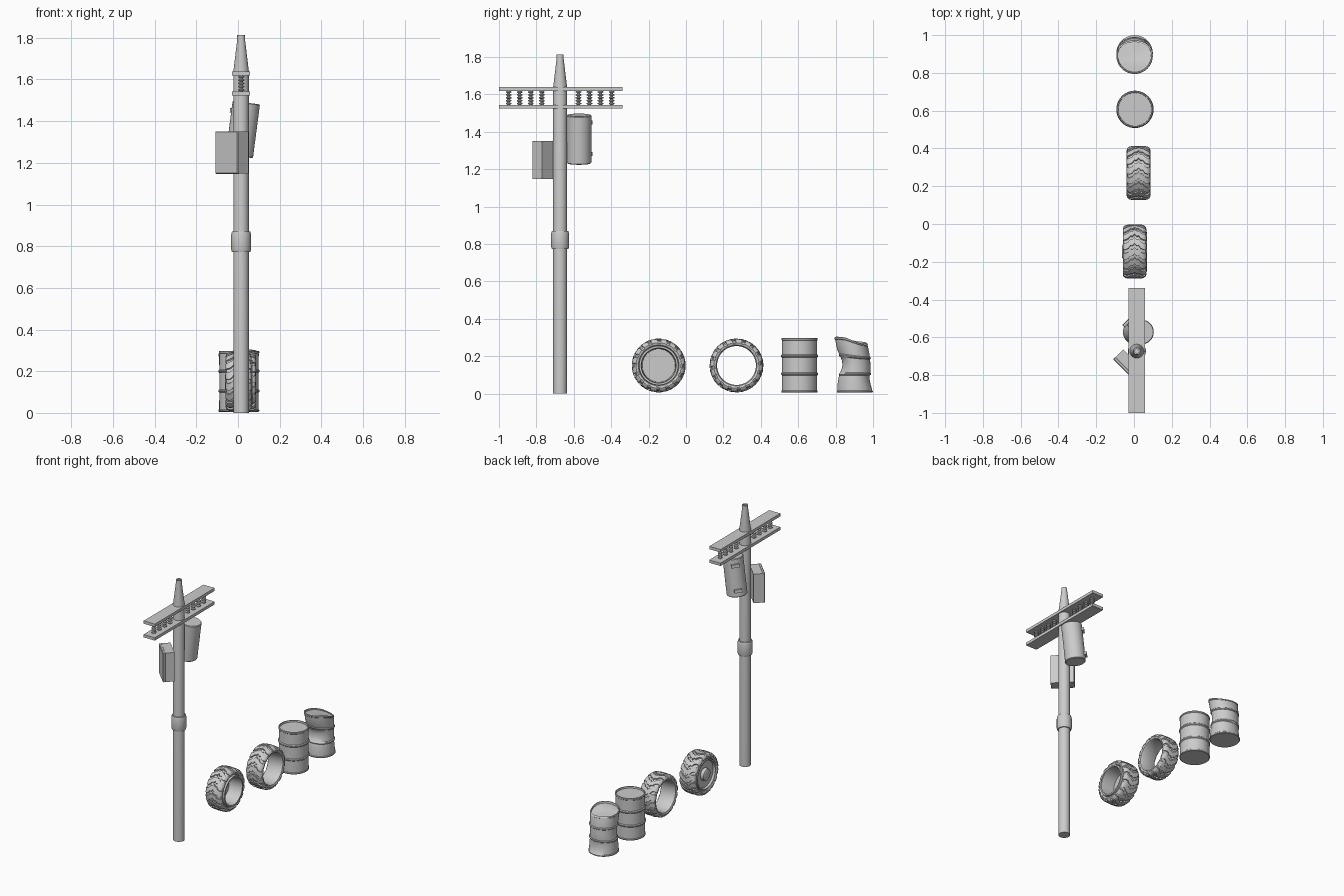
import bpy, bmesh, math
from math import sin, cos, pi
from mathutils import Matrix, Vector

if "Cube" in bpy.data.objects:
    bpy.data.objects.remove(bpy.data.objects["Cube"])


def finish(bm, name, matrix=None, smooth=True):
    """Clean a bmesh and link it as a named object."""
    bmesh.ops.remove_doubles(bm, verts=bm.verts, dist=1e-5)
    bmesh.ops.recalc_face_normals(bm, faces=bm.faces)
    if matrix is not None:
        bm.transform(matrix)
    me = bpy.data.meshes.new(name)
    bm.to_mesh(me)
    bm.free()
    ob = bpy.data.objects.new(name, me)
    bpy.context.collection.objects.link(ob)
    if smooth:
        bpy.ops.object.select_all(action='DESELECT')
        ob.select_set(True)
        bpy.context.view_layer.objects.active = ob
        bpy.ops.object.shade_smooth_by_angle(angle=math.radians(35))
    return ob


def lathe(profile, segs=32, closed=False, bm=None):
    """Spin (radius, height) points round z."""
    bm = bm or bmesh.new()
    rings = [[bm.verts.new((r * cos(2 * pi * i / segs), r * sin(2 * pi * i / segs), h))
              for i in range(segs)] for r, h in profile]
    pairs = list(zip(rings, rings[1:]))
    if closed:
        pairs.append((rings[-1], rings[0]))
    for a, b in pairs:
        for i in range(segs):
            j = (i + 1) % segs
            bm.faces.new((a[i], a[j], b[j], b[i]))
    return bm


def box(name, size, matrix, bevel=0.0):
    bm = bmesh.new()
    bmesh.ops.create_cube(bm, size=1, matrix=Matrix.Diagonal((*size, 1)))
    if bevel:
        bmesh.ops.bevel(bm, geom=bm.edges[:], offset=bevel, segments=1, affect='EDGES')
    return finish(bm, name, matrix, smooth=False)


T = lambda x, y, z: Matrix.Translation((x, y, z))
PX, PY = 0.015, -0.673

# Pole with tapered tip
finish(lathe([(0, 0), (.037, 0), (.037, 1.64), (.019, 1.79), (.019, 1.813),
              (.011, 1.813), (.011, 1.80), (0, 1.80)]), "pole", T(PX, PY, 0))
# Pole collar
finish(lathe([(.036, .772), (.044, .772), (.048, .785), (.048, .855), (.044, .87), (.036, .87)],
             closed=True), "pole_collar", T(PX, PY, 0))

# Crossarm planks
for n, z in (("lower", 1.533), ("upper", 1.628)):
    box(n + "_crossarm", (.086, .66, .02), T(PX, -.67, z))

# Ribbed insulators between the planks
rib = [(.008, 1.54)]
for k in range(5):
    z = 1.545 + k * .0155
    rib += [(.008, z), (.015, z + .003), (.015, z + .008), (.008, z + .011)]
rib.append((.008, 1.622))
for side in (-1, 1):
    for k in range(4):
        finish(lathe(rib, 16), "insulator", T(PX, PY + side * (.098 + k * .059), 0))

# Tilted transformer can with two mounting lugs
tilt = T(.023, -.572, 1.36) @ Matrix.Rotation(math.radians(7.4), 4, 'Y')
finish(lathe([(0, -.13), (.062, -.13), (.066, -.126), (.066, .126), (.062, .13), (0, .13)]),
       "transformer", tilt)
for z in (-.085, .085):
    box("transformer_lug", (.03, .05, .022),
        tilt @ Matrix.Rotation(math.radians(135), 4, 'Z') @ T(.063, 0, z))

# Junction box turned 45 degrees, with its door
turn = T(-.029, -.742, 1.249) @ Matrix.Rotation(math.radians(-45), 4, 'Z')
box("junction_box", (.15, .072, .202), turn)
box("junction_box_door", (.153, .018, .205), turn @ T(0, -.030, 0), .004)


# Tyres: carcass plus chevron lugs
def tyre(name, x, y, turn):
    m = T(x, y, .15) @ Matrix.Rotation(pi / 2, 4, 'Y') @ Matrix.Rotation(turn, 4, 'Z')
    half = [(.104, -.046), (.109, -.057), (.118, -.061), (.127, -.057), (.133, -.046), (.136, -.025)]
    loop = half + [(.136, 0)] + [(r, -h) for r, h in reversed(half)]
    finish(lathe(loop, 64, closed=True), name, m)
    # half of the lug path: radius, offset across, phase in pitches
    path = [(.122, -.0625, .42), (.133, -.058, .45), (.140, -.049, .50), (.143, -.034, .38),
            (.143, -.022, .08), (.144, -.011, .12)]
    path = path + [(.144, 0, -.12)] + [(r, -h, p) for r, h, p in reversed(path)]
    bm = bmesh.new()
    count = 16
    for k in range(count):
        prev = first = None
        for r, h, p in path:
            ring = []
            for e, rr, hh in ((-.36, r - .012, h * .94), (-.31, r, h), (.31, r, h), (.36, r - .012, h * .94)):
                a = (k + p + e) * 2 * pi / count
                ring.append(bm.verts.new((rr * cos(a), rr * sin(a), hh)))
            if prev:
                for i in range(4):
                    j = (i + 1) % 4
                    bm.faces.new((prev[i], prev[j], ring[j], ring[i]))
            else:
                bm.faces.new(ring)
            prev = ring
        bm.faces.new(prev)
    finish(bm, name + "_tread", m)
    return m


wheel = tyre("wheel_tyre", .003, -.146, 0)
tyre("loose_tyre", .024, .27, .12)

# Wheel rim: deep dish to +x, hub to -x
finish(lathe([(0, -.030), (.088, -.030), (.091, .045), (.094, .067), (.104, .067), (.106, .055),
              (.104, .040), (.104, -.050), (.104, -.060), (.096, -.060), (.092, -.046), (.058, -.040),
              (.042, -.042), (.038, -.062), (.032, -.066), (0, -.066)], 48), "wheel_rim", wheel)


# Oil drums: outer wall sampled finely so the second one can be dented
def drum(name, x, y, dent=None):
    prof = [(0, .005), (.093, .005), (.097, .008), (.097, .014), (.094, .017)]
    for z in (.05, .085, .097):
        prof.append((.094, z))
    prof += [(.099, .102), (.099, .108), (.094, .113), (.094, .135), (.094, .155), (.094, .175),
             (.094, .193), (.099, .198), (.099, .204), (.094, .209), (.094, .235), (.094, .26),
             (.094, .284), (.097, .287), (.097, .295), (.094, .298), (.089, .298), (.088, .286),
             (.06, .286), (.03, .286), (0, .286)]
    bm = lathe(prof, 40)
    if dent:
        for v in bm.verts:
            v.co = dent(v.co.copy())
    finish(bm, name, T(x, y, 0))


def crush(c):
    """Pinch the waist, lean the top toward -y and slump its far edge."""
    a = math.atan2(c.y, c.x)
    r = math.hypot(c.x, c.y)
    t = c.z / .298
    front = max(0, cos(a + pi / 2)) ** 1.5
    back = max(0, cos(a - pi / 2)) ** 2
    s = 1 - .28 * front * math.exp(-((c.z - .16) / .06) ** 2) \
        - .16 * back * math.exp(-((c.z - .075) / .035) ** 2) \
        - .05 * math.exp(-((c.z - .15) / .07) ** 2)
    c.x *= s
    c.y = c.y * s - .012 * t * t - .018 * back * t ** 3 * r / .094
    far = max(0, (c.y + .05) / .14)
    c.z -= .04 * t ** 3 * far
    c.z -= .006 * t ** 3 * sin(2 * a + .6) * r / .094
    return Vector(c)


drum("oil_drum", .005, .607)
drum("dented_oil_drum", .003, .903, crush)
